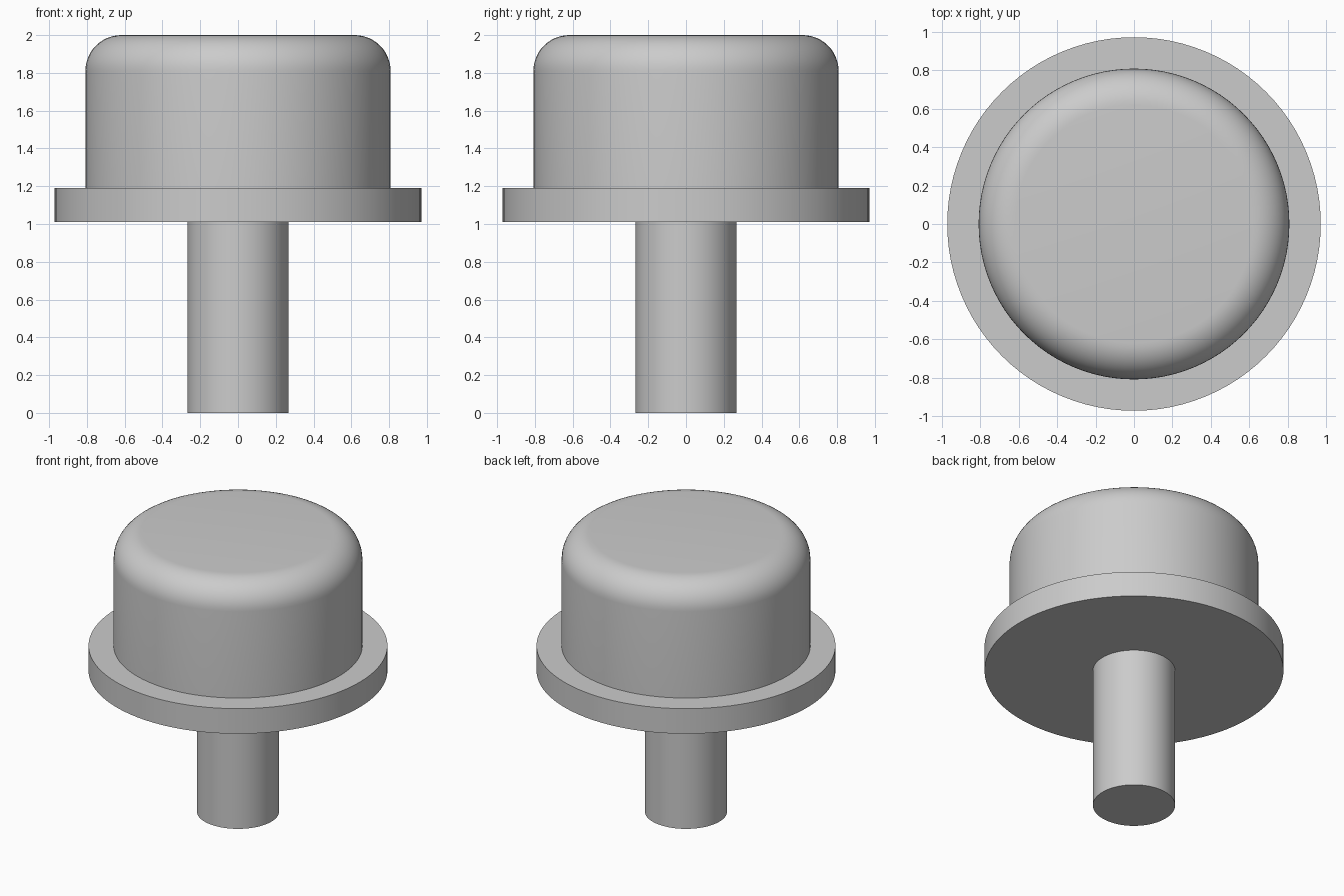
import bpy
import bmesh
import math

default = bpy.data.objects.get("Cube")
if default:
    bpy.data.objects.remove(default, do_unlink=True)

SEGMENTS = 96

# Single plain grey
grey = bpy.data.materials.new("plain_grey")
grey.use_nodes = True
colour = (0.6, 0.6, 0.6, 1)
grey.diffuse_color = colour
grey.node_tree.nodes["Principled BSDF"].inputs["Base Color"].default_value = colour


def add_disc(name, radius, bottom, top, fillet=0.0):
    """Upright cylinder, optionally with a rounded top rim."""
    bm = bmesh.new()
    bmesh.ops.create_cone(bm, cap_ends=True, segments=SEGMENTS,
                          radius1=radius, radius2=radius, depth=top - bottom)
    bmesh.ops.translate(bm, verts=bm.verts, vec=(0, 0, (top + bottom) / 2))
    if fillet:
        rim = [e for e in bm.edges if all(v.co.z > top - 0.001 for v in e.verts)]
        bmesh.ops.bevel(bm, geom=rim, offset=fillet, segments=12,
                        profile=0.5, affect='EDGES')
    mesh = bpy.data.meshes.new(name)
    bm.to_mesh(mesh)
    bm.free()
    mesh.materials.append(grey)
    obj = bpy.data.objects.new(name, mesh)
    bpy.context.collection.objects.link(obj)
    bpy.ops.object.select_all(action='DESELECT')
    obj.select_set(True)
    bpy.context.view_layer.objects.active = obj
    bpy.ops.object.shade_smooth_by_angle(angle=math.radians(30))
    return obj


# Stem, flange and rounded cap stacked upwards
add_disc("stem", 0.267, 0.0, 1.01)
add_disc("flange", 0.971, 1.01, 1.19)
add_disc("cap", 0.808, 1.19, 2.0, fillet=0.19)
